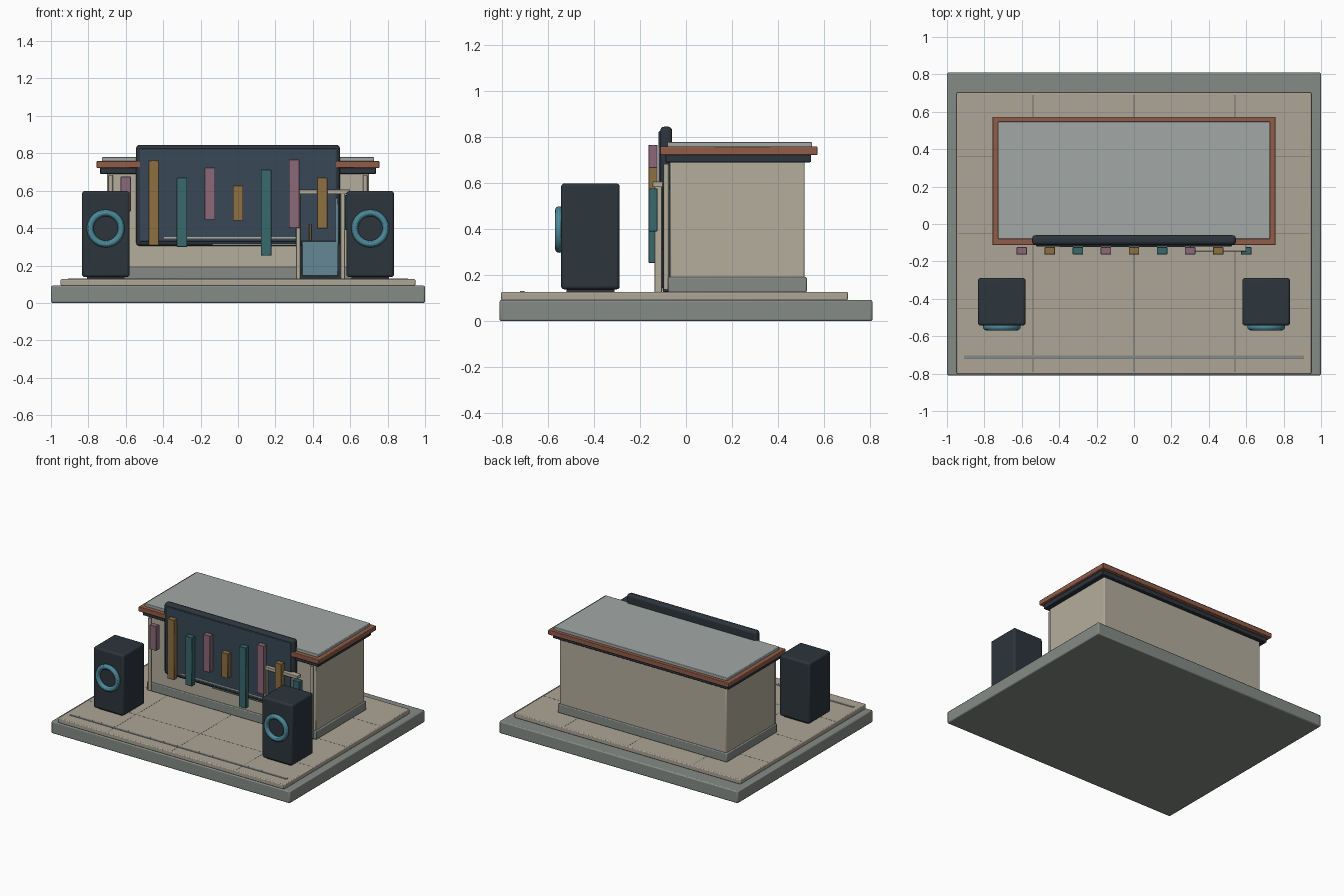
import bpy
from math import radians

if "Cube" in bpy.data.objects:
    bpy.data.objects.remove(bpy.data.objects["Cube"])


def material(name, r, g, b):
    m = bpy.data.materials.new(name)
    m.diffuse_color = (r, g, b, 1)
    m.use_nodes = True
    m.node_tree.nodes["Principled BSDF"].inputs["Base Color"].default_value = m.diffuse_color
    return m


STONE = material("stone", 0.24, 0.26, 0.24)
PAVING = material("paving", 0.42, 0.38, 0.31)
WALL = material("wall", 0.46, 0.42, 0.34)
DARK = material("dark", 0.025, 0.035, 0.045)
SCREEN = material("screen", 0.04, 0.065, 0.095)
COPPER = material("copper", 0.28, 0.11, 0.065)
ROOF = material("roof", 0.36, 0.39, 0.38)
GLASS = material("glass", 0.13, 0.25, 0.30)
JOINT = material("joint", 0.15, 0.15, 0.14)
PINK = material("pink", 0.26, 0.14, 0.19)
OCHRE = material("ochre", 0.27, 0.16, 0.055)
TEAL = material("teal", 0.04, 0.14, 0.15)
RING = material("ring", 0.07, 0.25, 0.32)


def finish(ob, name, mat, bevel=0, segments=2):
    ob.name = name
    ob.data.materials.append(mat)
    if bevel:
        mod = ob.modifiers.new("bevel", 'BEVEL')
        mod.width = bevel
        mod.segments = segments
    bpy.ops.object.shade_smooth_by_angle(angle=radians(30))
    return ob


def box(name, x, y, z, mat, bevel=0, segments=2):
    """Box from (min, max) ranges on each axis."""
    bpy.ops.mesh.primitive_cube_add(size=1, location=[sum(r) / 2 for r in (x, y, z)])
    ob = bpy.context.object
    ob.scale = [r[1] - r[0] for r in (x, y, z)]
    bpy.ops.object.transform_apply(location=False, rotation=False, scale=True)
    return finish(ob, name, mat, bevel, segments)


# Ground: base, paved slab, joints, kerb strip
box("base", (-1, 1), (-.81, .81), (0, .092), STONE, .008)
box("paved_slab", (-.948, .948), (-.803, .703), (.09, .127), PAVING, .006)
for i, x in enumerate((-.54, 0, .54)):
    box(f"paving_joint_long_{i}", (x - .002, x + .002), (-.79, .69), (.12, .1275), JOINT)
for i, y in enumerate((-.45, -.05, .36)):
    box(f"paving_joint_cross_{i}", (-.94, .94), (y - .002, y + .002), (.12, .1275), JOINT)
box("front_strip", (-.91, .91), (-.722, -.702), (.12, .131), STONE, .002)

# Building and layered roof
box("plinth", (-.71, .71), (-.078, .525), (.125, .192), STONE, .006)
box("walls", (-.70, .70), (-.07, .515), (.18, .70), WALL, .006)
box("eaves", (-.737, .737), (-.09, .543), (.69, .725), DARK, .004)
box("copper_fascia", (-.757, .757), (-.112, .572), (.722, .758), COPPER, .004)
box("roof_panel", (-.727, .727), (-.08, .547), (.75, .779), ROOF, .004)
for side in (-1, 1):
    bpy.ops.mesh.primitive_cylinder_add(vertices=16, radius=.012, depth=.545,
                                        location=(side * .68, -.085, .41))
    finish(bpy.context.object, "corner_post", WALL)

# Wall display
box("display_frame", (-.545, .545), (-.112, -.06), (.305, .845), DARK, .018, 3)
box("display_face", (-.525, .525), (-.119, -.10), (.328, .825), SCREEN, .004)
box("display_line", (-.395, .315), (-.122, -.115), (.345, .353), WALL)
box("display_ledge", (-.135, .315), (-.116, -.10), (.307, .315), STONE)

# Doorway
box("door_leaf", (.33, .552), (-.102, -.065), (.127, .58), DARK, .003)
box("door_glass", (.342, .535), (-.115, -.095), (.145, .56), GLASS, .003)
box("door_handle", (.38, .392), (-.135, -.112), (.33, .42), OCHRE, .002)
for x in (.322, .56):
    box("door_post", (x - .012, x + .012), (-.137, -.105), (.125, .585), WALL, .003)
box("door_lintel", (.30, .60), (-.146, -.10), (.582, .606), WALL, .003)

# Row of hanging coloured bars, with (bottom, top) heights
heights = [(.49, .675), (.308, .762), (.30, .67), (.445, .723), (.44, .628),
           (.253, .713), (.40, .766), (.398, .67), (.39, .577)]
for i, h in enumerate(heights):
    x = -.6 + .15 * i
    box(f"hanging_bar_{i}", (x - .028, x + .028), (-.163, -.124), h,
        (PINK, OCHRE, TEAL)[i % 3], .002, 1)

# Loudspeakers with driver rings
for side in (-1, 1):
    x = side * .707
    box("speaker_cabinet", (x - .127, x + .127), (-.543, -.288), (.138, .598), DARK, .014, 3)
    bpy.ops.mesh.primitive_torus_add(major_segments=40, minor_segments=12, major_radius=.083,
                                     minor_radius=.018, location=(x, -.551, .398),
                                     rotation=(radians(90), 0, 0))
    finish(bpy.context.object, "speaker_ring", RING)
    box("speaker_foot", (x - .10, x + .10), (-.52, -.31), (.125, .145), DARK)
